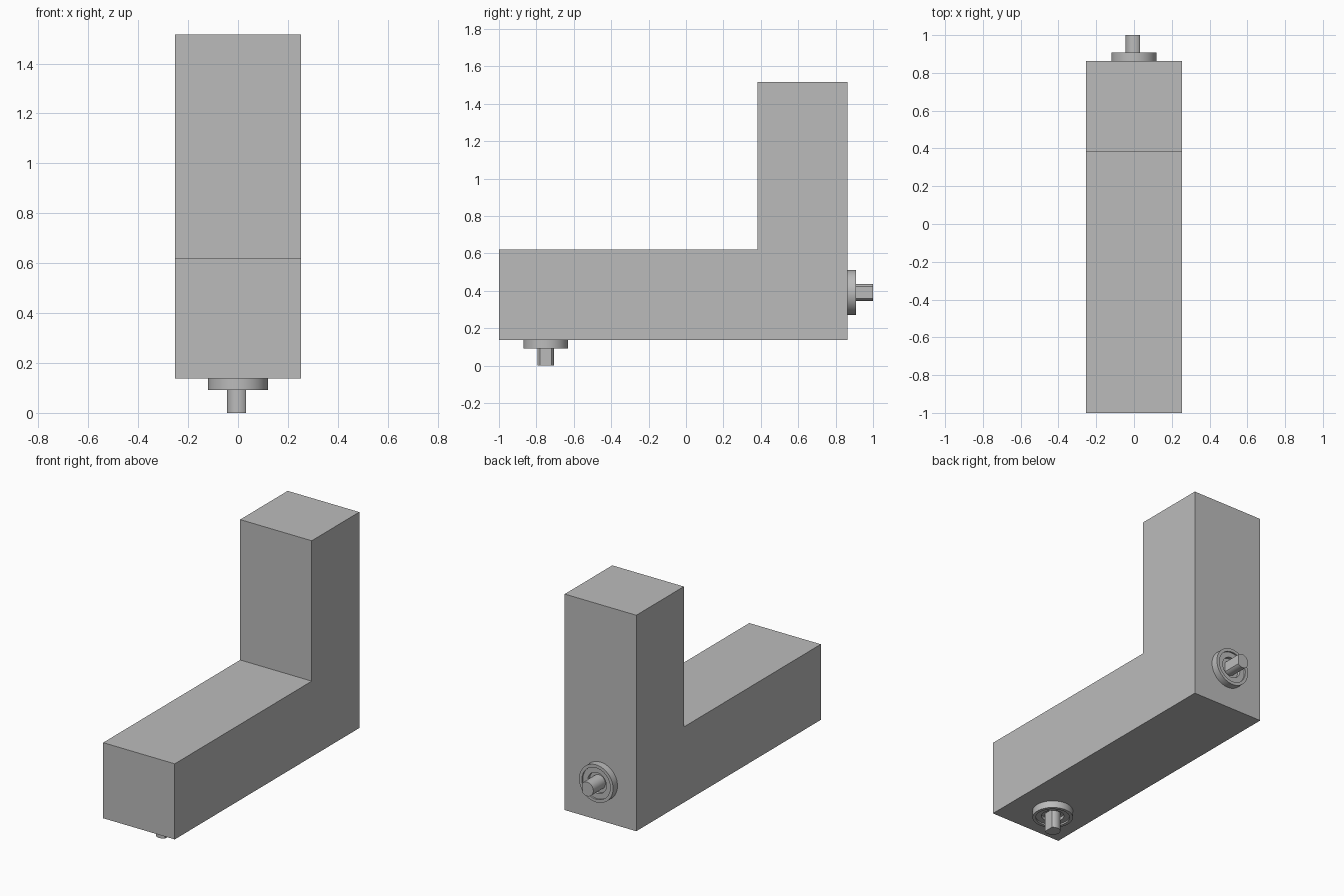
import bpy
import bmesh
from math import pi, cos, sin, acos
from mathutils import Vector

cube = bpy.data.objects.get("Cube")
if cube:
    bpy.data.objects.remove(cube, do_unlink=True)

grey = bpy.data.materials.new("plain grey")
grey.use_nodes = True
COLOUR = (0.5, 0.5, 0.5, 1)
grey.diffuse_color = COLOUR
grey.node_tree.nodes["Principled BSDF"].inputs["Base Color"].default_value = COLOUR


def finish(name, bm, smooth=False):
    bmesh.ops.recalc_face_normals(bm, faces=bm.faces)
    mesh = bpy.data.meshes.new(name)
    bm.to_mesh(mesh)
    bm.free()
    mesh.materials.append(grey)
    obj = bpy.data.objects.new(name, mesh)
    bpy.context.collection.objects.link(obj)
    if smooth:
        bpy.ops.object.select_all(action="DESELECT")
        bpy.context.view_layer.objects.active = obj
        obj.select_set(True)
        bpy.ops.object.shade_smooth_by_angle(angle=pi / 6)
    return obj


def prism(name, points, depth, smooth=False):
    """Extrude a closed outline of 3D points along a vector."""
    bm = bmesh.new()
    face = bm.faces.new([bm.verts.new(p) for p in points])
    out = bmesh.ops.extrude_face_region(bm, geom=[face], use_keep_orig=True)
    moved = [g for g in out["geom"] if isinstance(g, bmesh.types.BMVert)]
    bmesh.ops.translate(bm, verts=moved, vec=depth)
    return finish(name, bm, smooth)


def lathe(name, profile, steps=64):
    """Spin a (radius, height) profile around the local z axis."""
    bm = bmesh.new()
    verts = [bm.verts.new((r, 0, z)) for r, z in profile]
    edges = [bm.edges.new(pair) for pair in zip(verts, verts[1:])]
    bmesh.ops.spin(bm, geom=verts + edges, cent=(0, 0, 0), axis=(0, 0, 1),
                   angle=2 * pi, steps=steps, use_duplicate=False)
    bmesh.ops.remove_doubles(bm, verts=bm.verts, dist=0.0001)
    return finish(name, bm, True)


# L-shaped body
HALF_WIDTH = 0.253
outline = [(-1, 0.137), (0.863, 0.137), (0.863, 1.517),
           (0.383, 1.517), (0.383, 0.62), (-1, 0.62)]
prism("body", [(-HALF_WIDTH, y, z) for y, z in outline],
      Vector((2 * HALF_WIDTH, 0, 0)))


# Collar with stepped recess, and a shaft with one flat side
def add_shaft(side, location, tilt):
    collar = lathe(side + "_collar", [
        (0, 0), (0.12, 0), (0.12, 0.045), (0.1, 0.045), (0.1, 0.035),
        (0.066, 0.035), (0.066, 0.015), (0, 0.015)])
    radius, flat = 0.045, 0.032
    start, count = acos(flat / radius), 40
    angles = [start + (2 * pi - 2 * start) * i / count for i in range(count + 1)]
    shaft = prism(side + "_shaft",
                  [(radius * cos(a), radius * sin(a), 0.01) for a in angles],
                  Vector((0, 0, 0.127)), True)
    for part in (collar, shaft):
        part.location = location
        part.rotation_euler.x = tilt


add_shaft("bottom", (0, -0.75, 0.137), pi)
add_shaft("back", (0, 0.863, 0.391), -pi / 2)
